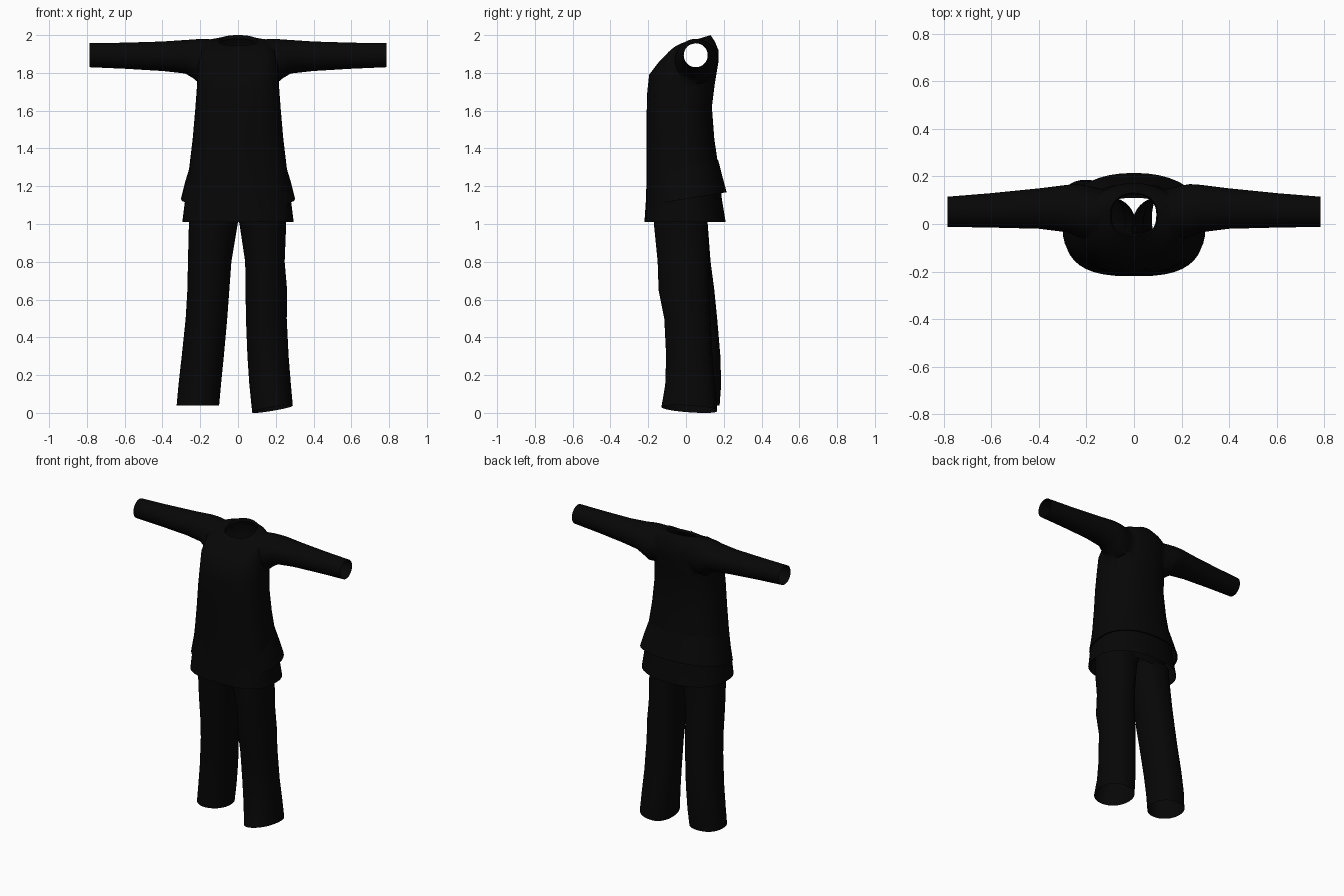
import bpy, bmesh, math

if "Cube" in bpy.data.objects:
    bpy.data.objects.remove(bpy.data.objects["Cube"])

SEG = 40
mat = bpy.data.materials.new("black_cloth")
mat.diffuse_color = (0.002, 0.002, 0.002, 1)
mat.use_nodes = True
mat.node_tree.nodes["Principled BSDF"].inputs["Base Color"].default_value = mat.diffuse_color


def spow(v, p):
    return math.copysign(abs(v) ** p, v)


def body_ring(yf, zf, yb, zb, hw, zs=None, cx=0.0, front=2.8, back=2.2, tilt=0.0):
    """Roughly level ring: front y/z, back y/z, half width, side height."""
    mid = (zf + zb) / 2
    zs = mid if zs is None else zs
    pts = []
    for i in range(SEG):
        a = 2 * math.pi * i / SEG
        power = back if math.sin(a) > 0 else front
        u, v = spow(math.cos(a), 2 / power), spow(math.sin(a), 2 / power)
        z = mid + (zb - zf) / 2 * v + (zs - mid) * math.cos(a) ** 2 + tilt * u
        pts.append((cx + hw * u, (yf + yb) / 2 + (yb - yf) / 2 * v, z))
    return pts


def sleeve_ring(x, z0, z1, y0, y1):
    """Upright ring across the arm."""
    return [(x, (y0 + y1) / 2 + (y1 - y0) / 2 * math.cos(a),
             (z0 + z1) / 2 + (z1 - z0) / 2 * math.sin(a))
            for a in (2 * math.pi * i / SEG for i in range(SEG))]


def finish(ob, angle=50):
    bpy.ops.object.select_all(action='DESELECT')
    ob.select_set(True)
    bpy.context.view_layer.objects.active = ob
    bpy.ops.object.shade_smooth_by_angle(angle=math.radians(angle))


def loft(name, rings, caps=False):
    bm = bmesh.new()
    rows = [[bm.verts.new(p) for p in r] for r in rings]
    for a, b in zip(rows, rows[1:]):
        for i in range(SEG):
            j = (i + 1) % SEG
            bm.faces.new((a[i], a[j], b[j], b[i]))
    if caps:
        bm.faces.new(rows[0])
        bm.faces.new(rows[-1])
    bmesh.ops.recalc_face_normals(bm, faces=bm.faces)
    me = bpy.data.meshes.new(name)
    bm.to_mesh(me)
    bm.free()
    me.materials.append(mat)
    ob = bpy.data.objects.new(name, me)
    bpy.context.collection.objects.link(ob)
    return ob


# Tunic body, from neckline down to the hem
tunic = loft("tunic", [body_ring(*r) for r in (
    (-0.05, 1.945, 0.13, 2.0, 0.10),
    (-0.10, 1.903, 0.153, 1.965, 0.15, 1.972),
    (-0.15, 1.85, 0.172, 1.92, 0.195, 1.94),
    (-0.195, 1.79, 0.172, 1.86, 0.213, 1.85),
    (-0.205, 1.70, 0.152, 1.74, 0.218),
    (-0.208, 1.60, 0.137, 1.62, 0.226),
    (-0.208, 1.45, 0.15, 1.45, 0.24),
    (-0.208, 1.30, 0.172, 1.30, 0.258),
    (-0.21, 1.20, 0.183, 1.20, 0.272),
    (-0.212, 1.13, 0.19, 1.13, 0.28),
    (-0.22, 1.01, 0.21, 1.01, 0.295))], caps=True)

# Sleeves, merged into the body
SLEEVE = (
    (0.09, 1.75, 1.955, -0.05, 0.14), (0.15, 1.74, 1.978, -0.06, 0.15),
    (0.20, 1.74, 1.98, -0.06, 0.162), (0.235, 1.77, 1.977, -0.055, 0.168),
    (0.28, 1.797, 1.974, -0.035, 0.165), (0.40, 1.81, 1.966, -0.02, 0.15),
    (0.60, 1.822, 1.96, -0.015, 0.13), (0.785, 1.83, 1.957, -0.012, 0.115))
helpers = []
for s, side in ((-1, "right"), (1, "left")):
    sl = loft(side + "_sleeve_helper",
              [sleeve_ring(s * r[0], *r[1:]) for r in SLEEVE], caps=True)
    mod = tunic.modifiers.new("join_" + side, 'BOOLEAN')
    mod.operation = 'UNION'
    mod.solver = 'EXACT'
    mod.object = sl
    helpers.append(sl)
dg = bpy.context.evaluated_depsgraph_get()
merged = bpy.data.meshes.new_from_object(tunic.evaluated_get(dg))
tunic.modifiers.clear()
tunic.data = merged
for h in helpers:
    bpy.data.objects.remove(h)

# Open the neck, cuffs and hem
bm = bmesh.new()
bm.from_mesh(merged)


def is_opening(f):
    c = f.calc_center_median()
    neck = (c.x / 0.097) ** 2 + ((c.y - 0.04) / 0.087) ** 2 < 1 and c.z > 1.9
    cuff = all(abs(v.co.x) > 0.784 for v in f.verts)
    hem = all(v.co.z < 1.012 for v in f.verts)
    return neck or cuff or hem


bmesh.ops.delete(bm, geom=[f for f in bm.faces if is_opening(f)], context='FACES')
bm.to_mesh(merged)
bm.free()
finish(tunic, 60)

# Outer back layer ending above the hem
finish(loft("outer_layer", [body_ring(*r) for r in (
    (-0.20, 1.30, 0.170, 1.34, 0.25),
    (-0.20, 1.20, 0.193, 1.25, 0.279),
    (-0.20, 1.10, 0.215, 1.168, 0.302),
    (-0.195, 1.102, 0.205, 1.17, 0.290))]))

# Neck facing turned inside the collar
finish(loft("neck_facing", [body_ring(*r) for r in (
    (-0.05, 1.945, 0.13, 2.0, 0.10),
    (-0.043, 1.93, 0.125, 1.98, 0.094))]))

# Front slit below the neckline
bm = bmesh.new()
rows = [[bm.verts.new((x, y - 0.003, z + 0.003)) for x in (-0.006, 0.006)]
        for y, z in ((-0.05, 1.945), (-0.10, 1.903), (-0.15, 1.85), (-0.18, 1.81))]
for a, b in zip(rows, rows[1:]):
    bm.faces.new((a[0], b[0], b[1], a[1]))
me = bpy.data.meshes.new("neck_slit")
bm.to_mesh(me)
bm.free()
me.materials.append(mat)
bpy.context.collection.objects.link(bpy.data.objects.new("neck_slit", me))

# Trouser hips under the tunic
finish(loft("trouser_hips", [body_ring(*r) for r in (
    (-0.15, 1.30, 0.11, 1.30, 0.215),
    (-0.17, 1.15, 0.125, 1.15, 0.245),
    (-0.17, 1.03, 0.115, 1.03, 0.257))]))

# Trouser legs: height, x range, y range; then hem front rise and side tilt
LEGS = {
    "right_leg": (0.0, 0.0, (
        (1.06, -0.258, 0.01, -0.16, 0.115), (1.0, -0.26, -0.002, -0.155, 0.115),
        (0.8, -0.265, -0.035, -0.13, 0.13), (0.65, -0.268, -0.046, -0.11, 0.15),
        (0.5, -0.277, -0.057, -0.09, 0.165), (0.3, -0.298, -0.075, -0.07, 0.182),
        (0.15, -0.315, -0.09, -0.062, 0.186), (0.04, -0.325, -0.10, -0.06, 0.178))),
    "left_leg": (0.01, 0.018, (
        (1.06, -0.01, 0.257, -0.17, 0.115), (1.0, 0.008, 0.255, -0.17, 0.115),
        (0.8, 0.038, 0.247, -0.15, 0.122), (0.65, 0.04, 0.26, -0.145, 0.125),
        (0.5, 0.042, 0.258, -0.115, 0.13), (0.3, 0.05, 0.268, -0.105, 0.14),
        (0.15, 0.06, 0.28, -0.11, 0.155), (0.021, 0.075, 0.29, -0.13, 0.165)))}
for name, (rise, tilt, rows) in LEGS.items():
    rings = []
    for z, x0, x1, y0, y1 in rows:
        k = 1 if z < 0.1 else 0
        rings.append(body_ring(y0, z + rise * k, y1, z - rise * k, (x1 - x0) / 2,
                               cx=(x0 + x1) / 2, front=2.0, back=2.3, tilt=tilt * k))
    finish(loft(name, rings))
